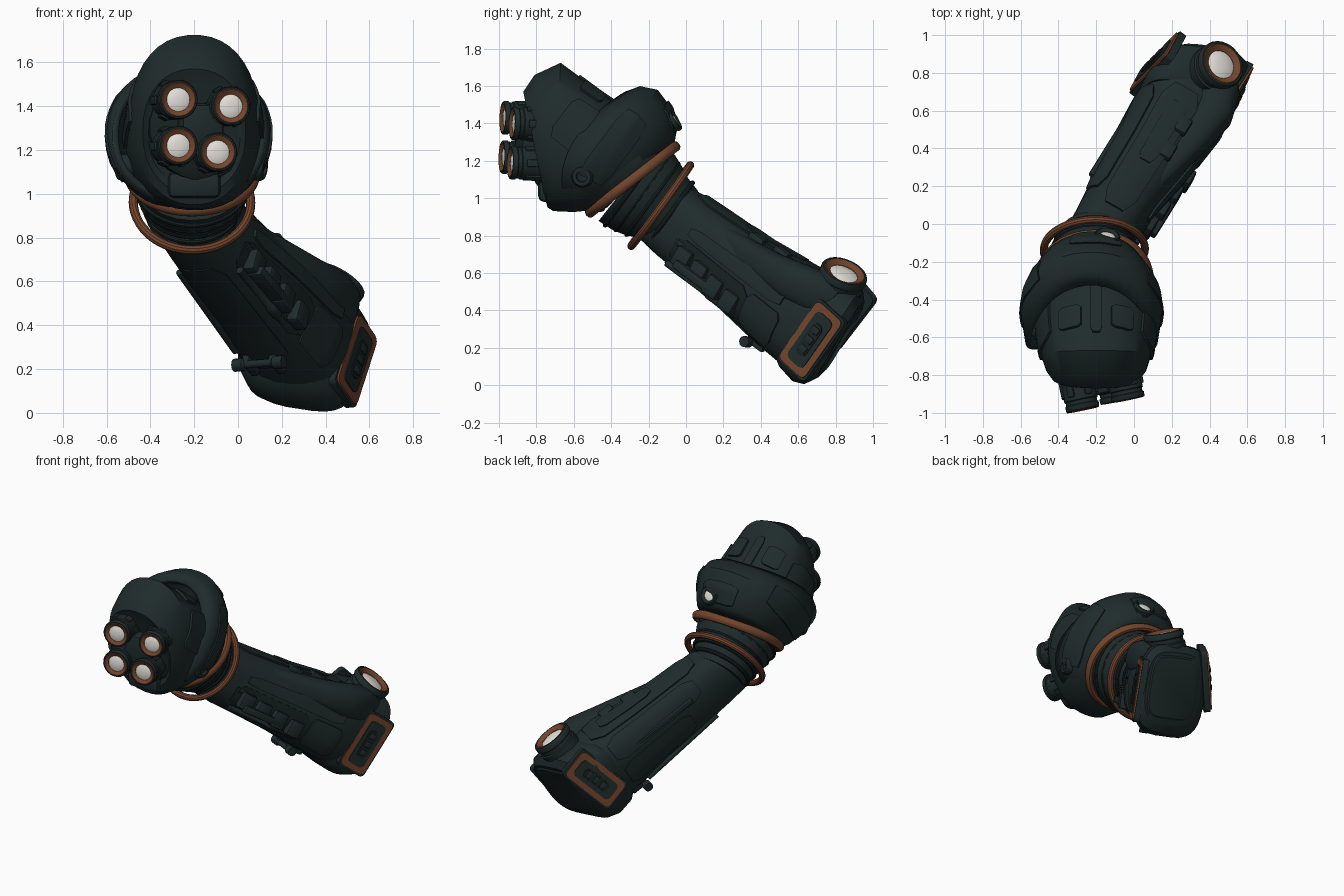
import bpy, bmesh, math
from mathutils import Vector, Matrix
from mathutils.bvhtree import BVHTree

if "Cube" in bpy.data.objects:
    bpy.data.objects.remove(bpy.data.objects["Cube"])


def material(name, rgb):
    m = bpy.data.materials.new(name)
    m.use_nodes = True
    m.diffuse_color = (*rgb, 1)
    m.node_tree.nodes["Principled BSDF"].inputs["Base Color"].default_value = (*rgb, 1)
    return m


ARMOUR = material("dark teal armour", (0.0135, 0.024, 0.024))
RECESS = material("near black recess", (0.009, 0.016, 0.016))
COPPER = material("copper brown", (0.17, 0.06, 0.026))
LENS = material("pale lens", (0.8, 0.77, 0.72))


def finish(name, bm, mat):
    bmesh.ops.recalc_face_normals(bm, faces=bm.faces)
    me = bpy.data.meshes.new(name)
    bm.to_mesh(me)
    bm.free()
    me.materials.append(mat)
    me.shade_smooth()
    me.set_sharp_from_angle(angle=math.radians(35))
    ob = bpy.data.objects.new(name, me)
    bpy.context.collection.objects.link(ob)
    return ob


def loft(name, sections, mat, n=32, power=2.0, caps=True):
    """Skin superellipses given as (centre, up half, side half, side bulge)."""
    bm = bmesh.new()
    rings = []
    for c, u, v, bulge in sections:
        ring = []
        for i in range(n):
            a = math.tau * (i + 0.5) / n
            co, si = math.cos(a), math.sin(a)
            px = math.copysign(abs(co) ** (2 / power), co)
            py = math.copysign(abs(si) ** (2 / power), si)
            ring.append(bm.verts.new(c + v * px + u * py + bulge * px * px))
        rings.append(ring)
    for a, b in zip(rings, rings[1:]):
        for i in range(n):
            bm.faces.new((a[i], a[(i + 1) % n], b[(i + 1) % n], b[i]))
    if caps:
        bm.faces.new(rings[0])
        bm.faces.new(rings[-1])
    return finish(name, bm, mat)


def lathe(name, pos, normal, profile, mat, n=24):
    nrm = Vector(normal).normalized()
    side = nrm.orthogonal().normalized()
    up = nrm.cross(side)
    return loft(name, [(Vector(pos) + nrm * h, up * r, side * r, Vector()) for r, h in profile], mat, n)


def torus(name, pos, normal, major, minor, mat=COPPER, width=1.0):
    """Ring with an oval tube, widened along its axis."""
    rot = Vector(normal).normalized().to_track_quat('Z', 'Y').to_matrix()
    bm = bmesh.new()
    n, k = 56, 10
    vs = []
    for i in range(n):
        a = math.tau * i / n
        for j in range(k):
            b = math.tau * j / k
            r = major + minor * math.cos(b)
            p = Vector((r * math.cos(a), r * math.sin(a), minor * width * math.sin(b)))
            vs.append(bm.verts.new(Vector(pos) + rot @ p))
    for i in range(n):
        for j in range(k):
            i2, j2 = (i + 1) % n, (j + 1) % k
            bm.faces.new([vs[x] for x in (i * k + j, i2 * k + j, i2 * k + j2, i * k + j2)])
    return finish(name, bm, mat)


def box(name, pos, axes, size, mat, bevel=0.012, upright_only=False):
    """Bevelled box on three given axes; optionally only the corners are rounded."""
    bm = bmesh.new()
    bmesh.ops.create_cube(bm, size=1)
    for v in bm.verts:
        v.co = Vector(a * b for a, b in zip(v.co, size))
    edges = [e for e in bm.edges if not upright_only or abs(e.verts[0].co.z - e.verts[1].co.z) > 1e-5]
    bmesh.ops.bevel(bm, geom=edges, offset=bevel, segments=3 if upright_only else 2, affect='EDGES', profile=0.5)
    rot = Matrix(axes).transposed()
    for v in bm.verts:
        v.co = Vector(pos) + rot @ v.co
    return finish(name, bm, mat)


def eye(name, pos, nrm, r, depth, rim=COPPER):
    """Round housing with a broad rim and a sunken lens."""
    def part(label, prof, mat):
        lathe(name + label, pos, nrm, [(a * r, b * r) for a, b in prof], mat)
    part("_housing", [(.9, -depth / r), (1, -depth / r * .7), (1, -.6), (.93, -.55), (.93, -.35),
                      (1, -.3), (1, -.08), (.95, 0), (.88, 0), (.86, -.36)], ARMOUR)
    part("_rim", [(.88, -.36), (.88, -.02), (.84, .01), (.6, -.13), (.6, -.34)], rim)
    part("_lens", [(.62, -.34), (.62, -.16), (.45, -.09), (.2, -.05)], LENS)


def panel(name, surf, frame, t0, t1, a0, a1, h=0.012, mat=ARMOUR):
    """Armour plate that follows a surface, cut back at its corners."""
    origin, d, u, v = frame
    bm = bmesh.new()
    bm.from_mesh(surf.data)
    tree = BVHTree.FromBMesh(bm)
    bm.free()
    bm = bmesh.new()
    rows, cols, grid = 10, 8, []
    for i in range(rows + 1):
        f = i / rows
        cut = 0.18 if i in (0, rows) else 0.0
        line = []
        for j in range(cols + 1):
            g = cut + (1 - 2 * cut) * j / cols
            a = math.radians(a0 + (a1 - a0) * g)
            rad = v * math.cos(a) + u * math.sin(a)
            c = origin + d * (t0 + (t1 - t0) * f)
            hit = tree.ray_cast(c + rad, -rad)[0] or c + rad * 0.2
            line.append((hit + rad * h, hit - rad * 0.01))
        grid.append([[bm.verts.new(p) for p in pair] for pair in line])
    for i in range(rows):
        for j in range(cols):
            q = [grid[i][j], grid[i + 1][j], grid[i + 1][j + 1], grid[i][j + 1]]
            bm.faces.new([p[0] for p in q])
            bm.faces.new([p[1] for p in reversed(q)])
    walls = [(grid[i][j], grid[i + 1][j]) for i in range(rows) for j in (0, cols)]
    walls += [(grid[i][j], grid[i][j + 1]) for j in range(cols) for i in (0, rows)]
    for a, b in walls:
        bm.faces.new((a[0], a[1], b[1], b[0]))
    return finish(name, bm, mat)


# Forearm frame: d runs wrist to elbow, u is up, v is the outer side
elbow = Vector((0.33, 0.77, 0.26))
d = Vector((0.447, 0.718, -0.535)).normalized()
v = Vector((0.867, -0.492, 0.065))
v = (v - d * v.dot(d)).normalized()
u = d.cross(v) if d.cross(v).z > 0 else v.cross(d)
arm = (elbow, d, u, v)


def at(t, s, w):
    return elbow + d * t + u * s + v * w


def arm_loft(name, rows, mat, power):
    """Rows are (along, up, out, half width, half height, shear)."""
    return loft(name, [(at(t, s, w), u * hh, (v + d * k) * hw, Vector()) for t, s, w, hw, hh, k in rows],
                mat, 32, power)


forearm = arm_loft("forearm", [(-1.25, 0, 0, .165, .185, 0), (-1.12, 0, 0, .17, .2, 0), (-.85, 0, 0, .19, .21, 0),
                               (-.6, 0, .015, .215, .22, 0), (-.27, 0, .025, .24, .255, .2),
                               (-.12, 0, .01, .225, .27, .4)], ARMOUR, 2.6)
elbow_block = arm_loft("elbow_block", [(-.21, 0, 0, .205, .25, .35), (-.16, 0, 0, .225, .28, .4),
                                       (-.05, 0, 0, .235, .3, .43), (.02, .01, 0, .225, .285, .43),
                                       (.066, .02, 0, .185, .23, .43)], ARMOUR, 3.4)
arm_loft("elbow_end_plate", [(.066, .02, 0, .165, .205, .43), (.076, .02, 0, .155, .195, .43)], ARMOUR, 4.5)
arm_loft("elbow_fairing", [(-.85, .11, .1, .05, .06, 0), (-.6, .13, .145, .075, .08, 0), (-.43, .15, .17, .09, .09, 0),
                           (-.25, .17, .185, .11, .115, 0), (-.1, .19, .14, .12, .125, 0),
                           (.0, .19, .1, .1, .11, 0)], ARMOUR, 2.4)

# Forearm armour plates
for name, t0, t1, a0, a1, h in [("top_plate", -1.08, -.25, 66, 112, .013), ("side_plate", -.95, -.22, 5, 24, .013),
                                ("inner_upper_plate", -1.0, -.3, 120, 160, .013),
                                ("inner_lower_plate", -.85, -.3, 168, 212, .013),
                                ("under_plate", -1.05, -.3, 235, 300, .006),
                                ("lower_side_plate", -.42, -.18, -45, 0, .013), ("top_inlay", -.75, -.35, 75, 98, .02)]:
    panel(name, forearm, arm, t0, t1, a0, a1, h)
panel("machinery_bay", forearm, arm, -1.0, -.42, -48, 0, .006, RECESS)

# Machinery along the outer side
for i in range(4):
    box("bay_block", at(-.9 + .13 * i, -.09 - .01 * i, .195 + .012 * i), (d, u, v), (.1, .11, .06), ARMOUR)
box("bay_housing", at(-.76, -.13, .21), (d, u, v), (.3, .05, .08), ARMOUR)
for s in (-.04, -.17):
    lathe("bay_pipe", at(-.98, s, .175), d, [(.018, 0), (.018, .3), (.025, .31), (.025, .38), (.018, .39), (.018, .58)],
          ARMOUR, 12)
for t in (-.62, -.45):
    box("top_hatch", at(t, .215 + .12 * (t + .6), .09), (d, v, u), (.1, .07, .05), ARMOUR)
box("inner_rail", at(-.62, .1, -.195), (d, u, v), (.6, .035, .03), ARMOUR)

# Underside rod with its mounts and feed pipe
lathe("under_rod", at(-.37, -.275, -.14), v, [(.03, 0), (.03, .05), (.018, .06), (.018, .2), (.03, .21), (.03, .26)],
      ARMOUR, 12)
for w in (-.08, .06):
    box("rod_mount", at(-.33, -.25, w), (d, v, u), (.12, .04, .06), ARMOUR)
lathe("under_pipe", at(-1.0, -.17, -.13), d + u * -.08, [(.018, 0), (.018, .6)], ARMOUR, 12)

# Framed pads on both elbow sides, each tilted upward and turned about its normal
for side, t, s, w, tilt, turn in ((1, .03, -.02, .22, 0, 5), (-1, -.11, .11, -.215, 14, 14)):
    co, si = math.cos(math.radians(tilt)), math.sin(math.radians(tilt))
    nrm, rise = v * side * co + u * si, u * co - v * side * si
    co, si = math.cos(math.radians(turn)), math.sin(math.radians(turn))
    along, across = rise * co + d * si, d * co - rise * si
    base = at(t, s, w)
    for label, size, out, mat in [("surround", (.41, .22), -.01, ARMOUR), ("frame", (.385, .2), .0, COPPER),
                                  ("inset", (.31, .125), .006, ARMOUR), ("latch", (.2, .07), .012, RECESS)]:
        box("elbow_pad_" + label, base + nrm * out, (along, across, nrm), (*size, .04), mat, .03, True)
    for k in (-1, 0, 1):
        box("elbow_pad_bar", base + nrm * .028 + along * .06 * k, (along, across, nrm), (.04, .05, .02), ARMOUR, .006)

# Elbow joint lens
eye("elbow_joint", (.47, .85, .61), (.5, .33, .78), .13, .2)

# Wrist bellows and copper rings
wrist_n = Vector((0, .81, -.59))
w0, w1 = Vector((-.21, -.3, 1.09)), Vector((-.21, -.06, .9))
lathe("wrist_core", w0, w1 - w0, [(.27, 0), (.26, .1), (.235, .17), (.21, .22), (.185, .32)], ARMOUR)
for i in range(5):
    torus("wrist_rib", w0.lerp(w1, .1 + .2 * i), wrist_n, .265 - .016 * i, .0135, RECESS)
torus("lower_wrist_ring", (-.21, -.135, .96), (-.02, .81, -.59), .268, .021)
torus("upper_wrist_ring", (-.21, -.285, 1.1), (0, .61, -.79), .29, .024, COPPER, 1.2)


# Head of the arm, from profile chords in the side plane
def chord_loft(name, rows, x, mat, power=2.2, bulge=0.0, caps=True):
    secs = []
    for i, (yb, zb, yt, zt, hw) in enumerate(rows):
        b, t = Vector((x, yb, zb)), Vector((x, yt, zt))
        secs.append(((b + t) / 2, (t - b) / 2, Vector((hw, 0, 0)), Vector((0, -bulge / (i + 1), 0))))
    return loft(name, secs, mat, 40, power, caps)


head = chord_loft("head_body", [(-.74, 1.04, -.84, 1.5, .21), (-.755, 1.0, -.87, 1.57, .235),
                                (-.74, .95, -.81, 1.66, .265), (-.71, .93, -.67, 1.725, .295),
                                (-.6, .925, -.46, 1.57, .315), (-.46, .94, -.15, 1.36, .29),
                                (-.42, .95, -.1, 1.3, .25)], -.2, ARMOUR)
cuff = chord_loft("cuff", [(-.62, .96, -.325, 1.57, .35), (-.55, .94, -.245, 1.6, .375), (-.5, .925, -.15, 1.58, .36),
                           (-.46, .925, -.075, 1.48, .32), (-.44, .93, -.045, 1.38, .29), (-.43, .95, -.06, 1.3, .25)],
                  -.225, ARMOUR, 2.15, .15, False)
shell = cuff.modifiers.new("shell", 'SOLIDIFY')
shell.thickness = .03
shell.offset = -1

head_frame = (Vector((-.2, -.5, 1.25)), Vector((0, .8, -.6)), Vector((0, .6, .8)), Vector((1, 0, 0)))
for a in (62, 118):
    panel("head_hatch", head, head_frame, -.26, -.12, a - 12, a + 12, .016)
panel("head_spine", head, head_frame, -.3, .02, 84, 96, .01)
for a in (12, 168):
    panel("head_side_plate", head, head_frame, -.25, .0, a - 25, a + 25, .014)
    panel("cuff_cheek", cuff, head_frame, .0, .16, a - 35, a + 35, .01)
panel("cuff_crest", cuff, head_frame, .16, .28, 72, 108, .012)
for x, sx in ((.09, 1), (-.52, -1)):
    lathe("cuff_bolt", (x, -.55, 1.12), (sx, -.25, -.15), [(.06, -.05), (.06, .02), (.05, .035), (.03, .035), (.028, .02)],
          ARMOUR)
eye("cuff_lens", (-.14, -.055, 1.43), (.15, .85, .5), .07, .08, ARMOUR)

# Front plate and four barrels
aim = Vector((.2, -.97, .03))
lathe("barrel_plate", (-.18, -.72, 1.3), aim, [(.24, 0), (.24, .06), (.2, .085)], RECESS)
box("barrel_bridge", (-.17, -.84, 1.31), (Vector((1, .2, 0)).normalized(), aim.normalized(), Vector((0, 0, 1))),
    (.2, .12, .2), ARMOUR, .03)
for x, y, z in ((-.27, -.98, 1.43), (-.03, -.93, 1.4), (-.27, -.985, 1.22), (-.09, -.94, 1.19)):
    p = Vector((x, y, z))
    eye("barrel", p, aim, .09, .26)
    for k in range(6):
        a = math.tau * k / 6
        out = Vector((math.cos(a), .2 * math.cos(a), math.sin(a))).normalized()
        box("barrel_lug", p - aim * .13 + out * .088, (aim.normalized(), out, aim.cross(out).normalized()),
            (.11, .022, .04), ARMOUR, .006)
box("chin_block", (-.2, -.74, 1.04), (Vector((1, 0, 0)), Vector((0, 1, 0)), Vector((0, 0, 1))), (.24, .1, .12), ARMOUR, .03)
